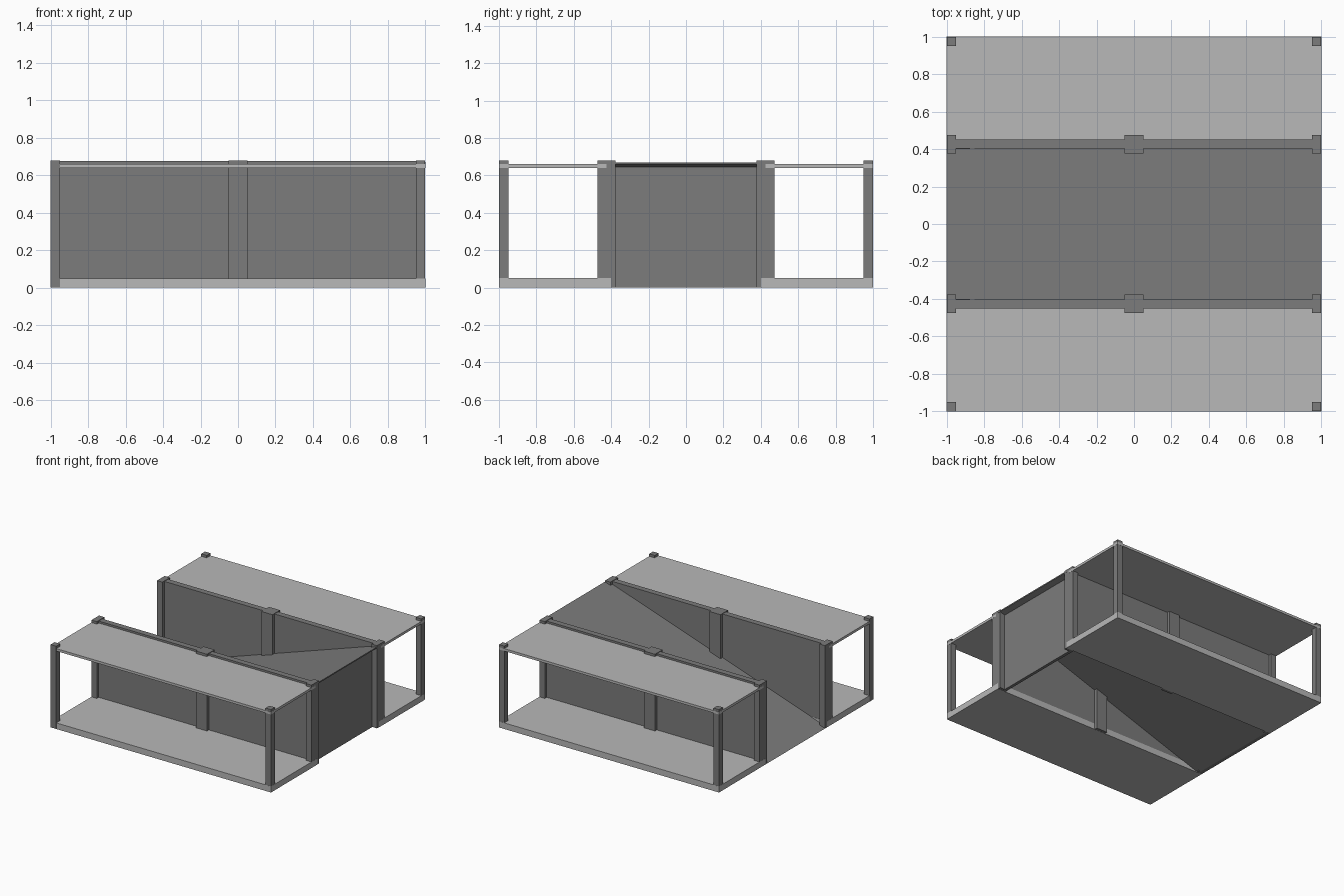
import bpy
import bmesh

cube = bpy.data.objects.get("Cube")
if cube:
    bpy.data.objects.remove(cube, do_unlink=True)


def make_material(name, value):
    mat = bpy.data.materials.new(name)
    mat.use_nodes = True
    colour = (value, value, value, 1)
    mat.diffuse_color = colour
    mat.node_tree.nodes["Principled BSDF"].inputs["Base Color"].default_value = colour
    return mat


light = make_material("light grey", 0.48)
dark = make_material("dark grey", 0.2)


def prism(name, profile, y0, y1, mat):
    """Extrude an x-z profile along y."""
    bm = bmesh.new()
    face = bm.faces.new([bm.verts.new((x, y0, z)) for x, z in profile])
    out = bmesh.ops.extrude_face_region(bm, geom=[face])
    moved = [v for v in out["geom"] if isinstance(v, bmesh.types.BMVert)]
    bmesh.ops.translate(bm, verts=moved, vec=(0, y1 - y0, 0))
    bmesh.ops.recalc_face_normals(bm, faces=bm.faces)
    mesh = bpy.data.meshes.new(name)
    bm.to_mesh(mesh)
    bm.free()
    mesh.materials.append(mat)
    obj = bpy.data.objects.new(name, mesh)
    bpy.context.collection.objects.link(obj)
    return obj


def box(name, x, y, z, mat):
    """Box from (min, max) pairs."""
    corners = [(x[0], z[0]), (x[1], z[0]), (x[1], z[1]), (x[0], z[1])]
    return prism(name, corners, y[0], y[1], mat)


def span(side, inner, outer):
    return sorted((side * inner, side * outer))


TOP = 0.68
for label, s in (("front", -1), ("back", 1)):
    # Floor and roof of each side bay
    box(label + "_floor", (-1, 1), span(s, 0.40, 1), (0, 0.05), light)
    box(label + "_roof", (-1, 1), span(s, 0.425, 1), (0.64, 0.66), light)

    # Long dividing wall with its three pillars
    box(label + "_wall", (-0.998, 0.998), span(s, 0.402, 0.45), (0.001, 0.676), dark)
    for place, x in (("right", (-0.999, -0.95)), ("middle", (-0.05, 0.05)),
                     ("left", (0.95, 0.999))):
        box(f"{label}_{place}_pillar", x, span(s, 0.376, 0.474), (0.001, TOP), dark)

    # Outer corner posts, the front right one standing slightly proud
    for place, t in (("right", -1), ("left", 1)):
        edge = 1.001 if s < 0 and t < 0 else 0.999
        box(f"{label}_{place}_post", span(t, 0.95, edge), span(s, 0.95, edge),
            (0.001, TOP), dark)

# Hollow ramp between the walls, closed under its high end
prism("ramp", [(-1, 0), (-0.97, 0), (1, 0.66), (1, 0.67)], -0.405, 0.405, dark)
prism("ramp_end_wall", [(0.93, 0), (0.955, 0), (0.955, 0.648), (0.93, 0.64)],
      -0.405, 0.405, dark)
